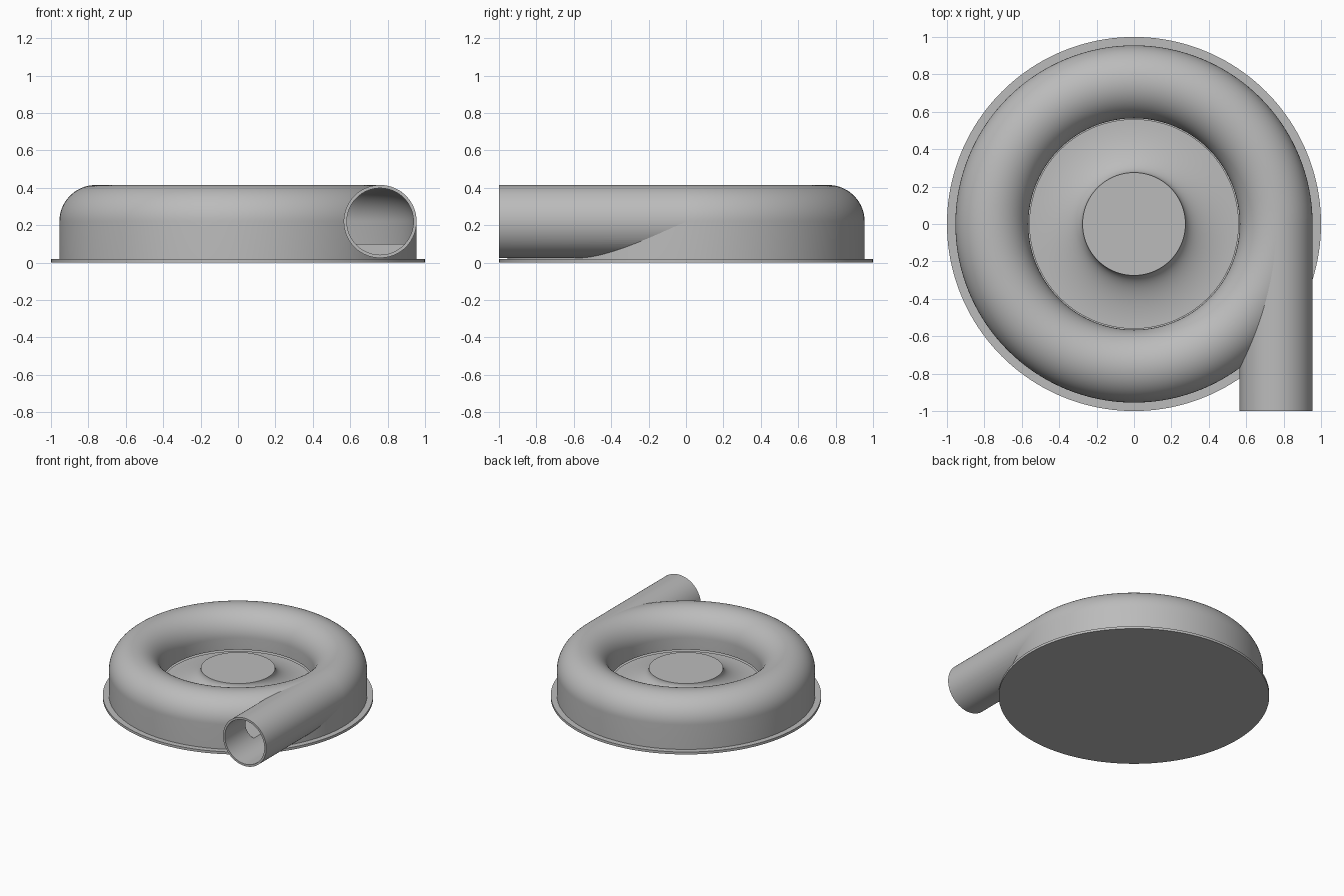
import bpy, bmesh
from math import sin, cos, pi, radians
from mathutils import Matrix

if "Cube" in bpy.data.objects:
    bpy.data.objects.remove(bpy.data.objects["Cube"])

grey = bpy.data.materials.new("light_grey")
grey.use_nodes = True
grey.diffuse_color = (0.5, 0.5, 0.5, 1)
grey.node_tree.nodes["Principled BSDF"].inputs["Base Color"].default_value = (0.5, 0.5, 0.5, 1)

# Main sizes
RING, MID_Z, TUBE, WALL = 0.76, 0.22, 0.195, 0.017
FLOOR, LIP, PLATE = 0.10, 0.125, 0.02
BORE = TUBE - WALL


def arc(cx, cz, rx, rz, start, end, steps=40):
    angles = [radians(start + (end - start) * i / steps) for i in range(steps + 1)]
    return [(cx + rx * cos(a), cz + rz * sin(a)) for a in angles]


def lathe(name, profile, closed=False, matrix=Matrix(), steps=160):
    """Revolve a radius/height profile around z."""
    bm = bmesh.new()
    verts = [bm.verts.new((r, 0, z)) for r, z in profile]
    pairs = list(zip(verts, verts[1:]))
    if closed:
        pairs.append((verts[-1], verts[0]))
    edges = [bm.edges.new(p) for p in pairs]
    bmesh.ops.spin(bm, geom=verts + edges, cent=(0, 0, 0), axis=(0, 0, 1),
                   angle=2 * pi, steps=steps, use_merge=True)
    bmesh.ops.remove_doubles(bm, verts=bm.verts, dist=0.00001)
    bmesh.ops.recalc_face_normals(bm, faces=bm.faces)
    bm.transform(matrix)
    mesh = bpy.data.meshes.new(name)
    bm.to_mesh(mesh)
    bm.free()
    mesh.materials.append(grey)
    obj = bpy.data.objects.new(name, mesh)
    bpy.context.collection.objects.link(obj)
    return obj


def activate(obj):
    bpy.ops.object.select_all(action='DESELECT')
    obj.select_set(True)
    bpy.context.view_layer.objects.active = obj


def cut(obj, cutter):
    cutter.hide_render = True
    mod = obj.modifiers.new("cut", 'BOOLEAN')
    mod.operation, mod.solver, mod.object = 'DIFFERENCE', 'EXACT', cutter
    activate(obj)
    bpy.ops.object.modifier_apply(modifier=mod.name)
    bpy.data.objects.remove(cutter)


# Base plate
plate = lathe("base_plate", [(0, 0), (1, 0), (1, PLATE), (0, PLATE)])

# Scroll housing: solid floor, outer wall, rounded crown and inner lip
crown = arc(RING, MID_Z, TUBE, TUBE, 0, 180)
inner_crown = arc(RING, MID_Z, BORE, BORE, 180, 0)
housing = lathe("scroll_housing",
                [(0, PLATE), (RING + TUBE, PLATE)] + crown
                + [(RING - TUBE, LIP), (RING - BORE, LIP)] + inner_crown
                + [(RING + BORE, FLOOR), (0, FLOOR)])

# Outlet pipe, tangent to the scroll and pointing forward
to_front = Matrix.Translation((RING, 0, MID_Z)) @ Matrix.Rotation(pi / 2, 4, 'X')
pipe = lathe("outlet_pipe", [(BORE, 0), (TUBE, 0), (TUBE, 1), (BORE, 1)],
             closed=True, matrix=to_front, steps=96)

# Open the passage between the scroll and the pipe
bore = lathe("bore_cutter", [(0, 0), (BORE, 0), (BORE, 1.1), (0, 1.1)],
             matrix=to_front, steps=96)
cavity = lathe("cavity_cutter",
               [(RING - BORE, FLOOR), (RING + BORE, FLOOR)]
               + inner_crown[::-1], closed=True)
cut(housing, bore)
cut(pipe, cavity)

# Impeller hub with a flared skirt
flare = arc(0.56, 0.24, 0.285, 0.125, 180, 270, 24)
hub = lathe("impeller_hub", [(0, 0.24)] + flare + [(0.56, FLOOR - 0.01), (0, FLOOR - 0.01)])

for obj in (plate, housing, pipe, hub):
    activate(obj)
    bpy.ops.object.shade_smooth_by_angle(angle=radians(30))
